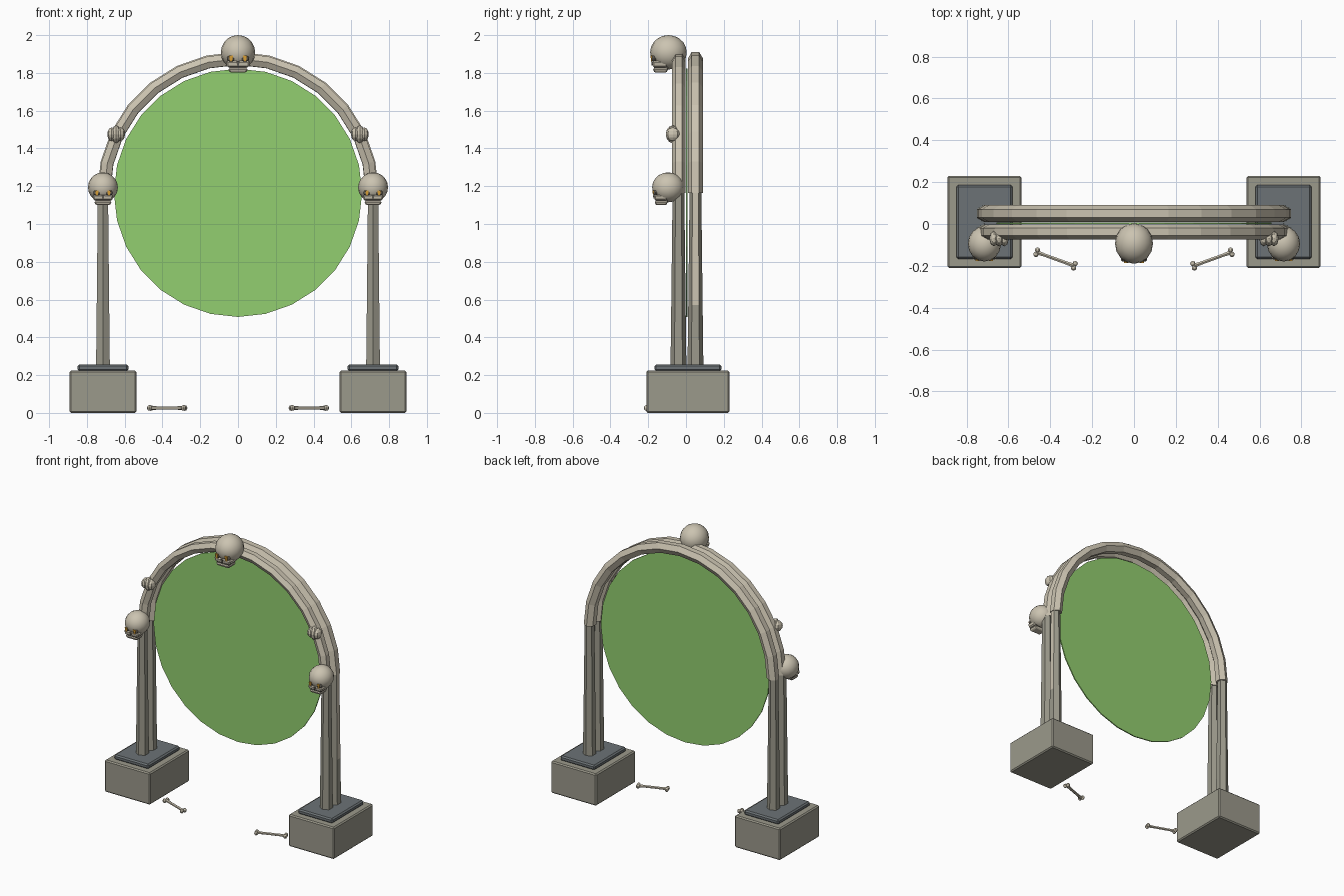
import bpy, bmesh, math
from mathutils import Matrix, Vector

cube = bpy.data.objects.get("Cube")
if cube:
    bpy.data.objects.remove(cube)


def material(name, rgb):
    m = bpy.data.materials.new(name)
    m.use_nodes = True
    m.diffuse_color = (*rgb, 1)
    m.node_tree.nodes["Principled BSDF"].inputs["Base Color"].default_value = (*rgb, 1)
    return m


STONE = material("warm grey stone", (0.33, 0.32, 0.26))
SLATE = material("dark slate", (0.15, 0.17, 0.18))
BONE = material("pale bone", (0.60, 0.55, 0.44))
GREEN = material("portal green", (0.29, 0.62, 0.16))
AMBER = material("amber glow", (0.72, 0.36, 0.04))
DARK = material("dark hollow", (0.12, 0.11, 0.09))


def finish(name, bm, *mats, smooth=False):
    bmesh.ops.recalc_face_normals(bm, faces=bm.faces)
    mesh = bpy.data.meshes.new(name)
    bm.to_mesh(mesh)
    bm.free()
    for m in mats:
        mesh.materials.append(m)
    ob = bpy.data.objects.new(name, mesh)
    bpy.context.collection.objects.link(ob)
    if smooth:
        bpy.ops.object.select_all(action="DESELECT")
        ob.select_set(True)
        bpy.context.view_layer.objects.active = ob
        bpy.ops.object.shade_smooth_by_angle(angle=math.radians(50))
    return ob


def box(name, centre, size, mat, bevel=0.0, taper=1.0):
    bm = bmesh.new()
    bmesh.ops.create_cube(bm, size=1)
    for v in bm.verts:
        k = taper if v.co.z < 0 else 1
        v.co = Vector((v.co.x * size[0] * k, v.co.y * size[1] * k, v.co.z * size[2])) + Vector(centre)
    if bevel:
        bmesh.ops.bevel(bm, geom=bm.edges[:], offset=bevel, segments=1, affect="EDGES")
    return finish(name, bm, mat)


def ball(name, centre, size, mat, u=16, v=10, smooth=True):
    bm = bmesh.new()
    bmesh.ops.create_uvsphere(bm, u_segments=u, v_segments=v, radius=1,
                              matrix=Matrix.Translation(centre) @ Matrix.Diagonal((*size, 1)))
    return finish(name, bm, mat, smooth=smooth)


def loft(bm, rings):
    """Skin a list of vertex-coordinate rings and cap both ends."""
    rows = [[bm.verts.new(p) for p in ring] for ring in rings]
    for a, b in zip(rows, rows[1:]):
        for i in range(len(a)):
            j = (i + 1) % len(a)
            bm.faces.new((a[i], a[j], b[j], b[i]))
    bm.faces.new(rows[0])
    bm.faces.new(rows[-1])


HEX = [(math.sin(i * math.pi / 3), math.cos(i * math.pi / 3)) for i in range(6)]
SPRING = 1.165      # height where the arches meet the columns


# Arch swept as a six-sided bar, with its ridges facing front and back
def arch(name, y, radius, thick):
    bm = bmesh.new()
    rings = []
    for i in range(15):
        a = math.pi * i / 14
        rings.append([((radius + s * thick) * math.cos(a), y + c * thick,
                       SPRING + (radius + s * thick) * math.sin(a)) for s, c in HEX])
    loft(bm, rings)
    finish(name, bm, BONE)


arch("front_arch", -0.038, 0.709, 0.036)
arch("back_arch", 0.05, 0.711, 0.040)


# Tapered six-sided columns
def column(name, x, y):
    bm = bmesh.new()
    loft(bm, [[(x + s * r, y + c * r, z) for s, c in HEX]
              for z, r in ((0.25, 0.042), (0.57, 0.038), (SPRING + 0.01, 0.031))])
    bm.normal_update()
    ob = finish(name, bm, STONE, BONE)
    if x > 0 and y > 0:     # pale upper outer face
        for p in ob.data.polygons:
            if abs(p.normal.x) > 0.9 and p.center.x > x and p.center.z > 0.57:
                p.material_index = 1


# Skull facing the front; scale 1 gives a cranium of radius 0.093
def skull(name, x, y, z, k):
    def at(dx, dy, dz):
        return (x + dx * k, y + dy * k, z + dz * k)

    def dim(*s):
        return tuple(e * k for e in s)

    ball(name + "_cranium", at(0, 0, 0), dim(0.091, 0.097, 0.091), BONE)
    box(name + "_cheeks", at(0, -0.045, -0.063), dim(0.13, 0.085, 0.034), BONE, 0.008 * k, 0.88)
    box(name + "_teeth_gap", at(0, -0.04, -0.083), dim(0.09, 0.075, 0.014), DARK)
    box(name + "_jaw", at(0, -0.042, -0.097), dim(0.108, 0.082, 0.022), BONE, 0.006 * k, 0.8)
    for side in (-1, 1):
        ball(name + "_eye_socket", at(side * 0.037, -0.076, -0.034), dim(0.022, 0.014, 0.018), DARK, 8, 6)
        box(name + "_eye_glow", at(side * 0.037, -0.090, -0.034), dim(0.022, 0.009, 0.032), AMBER, 0, 0.5)
    box(name + "_nose", at(0, -0.0875, -0.059), dim(0.018, 0.007, 0.02), DARK, 0, 0.5)


skull("top_skull", 0, -0.093, 1.909, 1.0)

for side, label in ((1, "left"), (-1, "right")):
    x = side * 0.715
    # Plinth and slate plate
    box(label + "_plinth", (x, 0.01, 0.112), (0.354, 0.44, 0.224), STONE, 0.008)
    box(label + "_plate", (x, 0.01, 0.239), (0.268, 0.354, 0.034), SLATE, 0.009)
    column(label + "_front_column", x, -0.04)
    column(label + "_back_column", x, 0.05)
    skull(label + "_skull", x, -0.095, 1.194, 0.87)
    # Knuckle on the arch, a ridged band with two side lobes
    for dx, r, h in ((0, 0.026, 0.047), (-0.024, 0.023, 0.036), (0.024, 0.023, 0.036)):
        ball(label + "_arch_knuckle", (side * 0.645 + dx, -0.07, 1.475), (r, 0.037, h), BONE, 8, 6, False)

    # Loose bone lying on the ground
    a, b = Vector((side * 0.285, -0.20, 0.026)), Vector((side * 0.465, -0.135, 0.026))
    d = (b - a).normalized()
    across = d.cross(Vector((0, 0, 1)))
    bm = bmesh.new()
    loft(bm, [[a.lerp(b, t) + (across * s + Vector((0, 0, c))) * r for s, c in HEX]
              for t, r in ((0, 0.012), (0.2, 0.009), (0.8, 0.009), (1, 0.012))])
    finish(label + "_loose_bone_shaft", bm, BONE)
    for end in (a, b):
        for s in (-1, 1):
            ball(label + "_loose_bone_knob", end + across * s * 0.011, (0.013, 0.013, 0.015), BONE, 8, 6, False)

# Portal disc, standing upright between the arches
bm = bmesh.new()
bmesh.ops.create_cone(bm, cap_ends=True, segments=28, radius1=0.657, radius2=0.657, depth=0.008,
                      matrix=Matrix.Translation((0, 0.004, SPRING)) @ Matrix.Rotation(math.pi / 2, 4, "X"))
finish("portal_disc", bm, GREEN)
